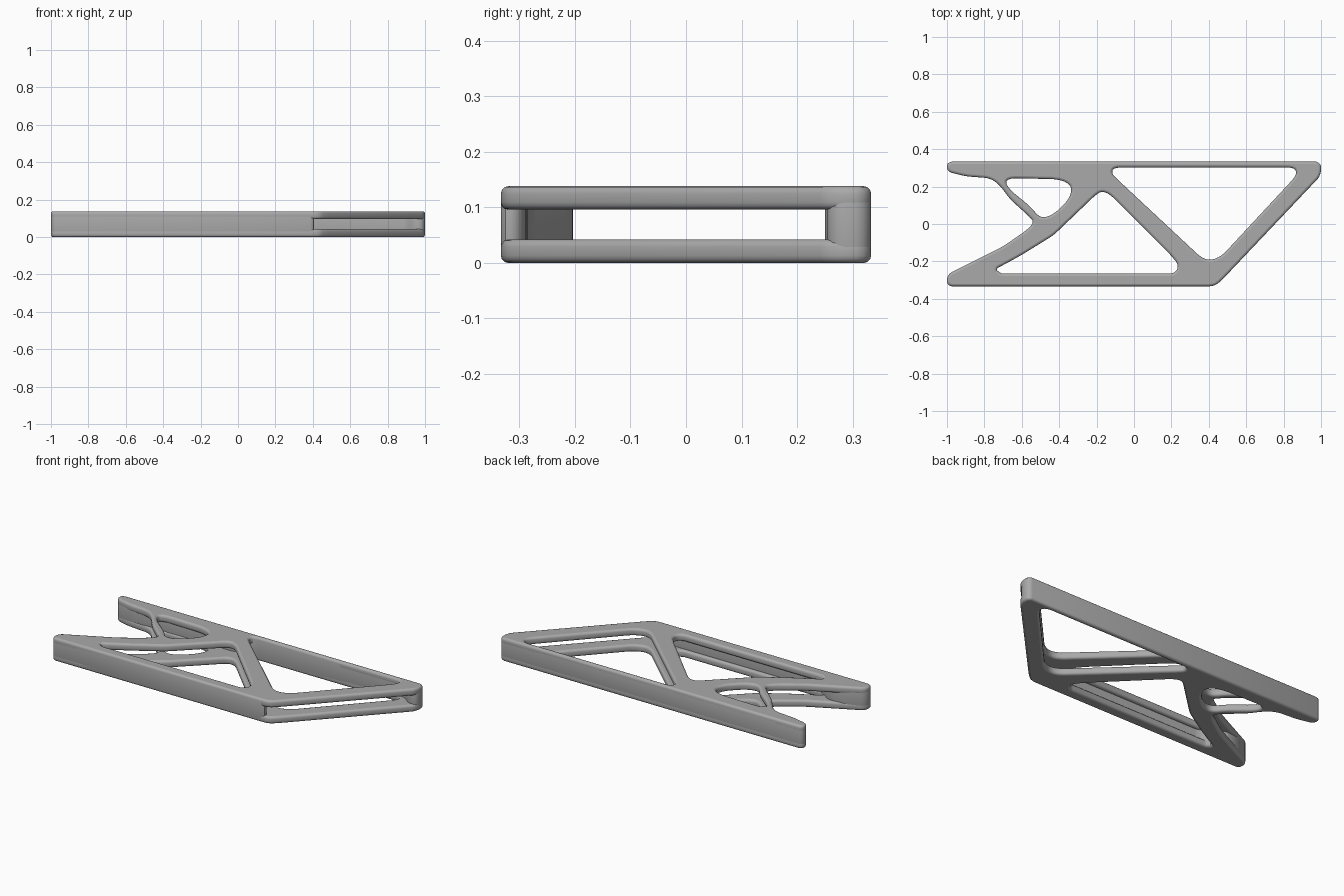
import bpy, math
from mathutils import Vector

cube = bpy.data.objects.get("Cube")
if cube:
    bpy.data.objects.remove(cube, do_unlink=True)

grey = bpy.data.materials.new("matte grey")
grey.use_nodes = True
colour = (0.4, 0.4, 0.4, 1)
grey.diffuse_color = colour
grey.node_tree.nodes["Principled BSDF"].inputs["Base Color"].default_value = colour


def soften(points, reach=0.018, passes=2):
    """Round the corners of a closed outline by a limited corner cut."""
    pts = [Vector(p) for p in points]
    for _ in range(passes):
        cut = []
        for i, p in enumerate(pts):
            for q in (pts[i - 1], pts[(i + 1) % len(pts)]):
                d = q - p
                cut.append(p + d.normalized() * min(reach, d.length * 0.25))
        pts, reach = cut, reach * 0.4
    return pts


def slab(name, loops, low, high, bevel):
    """Extruded flat outline with holes and rounded rims."""
    data = bpy.data.curves.new(name, 'CURVE')
    data.dimensions = '2D'
    data.fill_mode = 'BOTH'
    data.extrude = (high - low) / 2 - bevel
    data.bevel_depth = bevel
    data.bevel_resolution = 2
    data.offset = -bevel
    for loop in loops:
        pts = soften(loop)
        spline = data.splines.new('POLY')
        spline.points.add(len(pts) - 1)
        for point, p in zip(spline.points, pts):
            point.co = (p.x, p.y, 0, 1)
        spline.use_cyclic_u = True
    data.materials.append(grey)
    obj = bpy.data.objects.new(name, data)
    obj.location.z = (low + high) / 2
    bpy.context.collection.objects.link(obj)
    bpy.ops.object.select_all(action='DESELECT')
    obj.select_set(True)
    bpy.context.view_layer.objects.active = obj
    bpy.ops.object.convert(target='MESH')
    bpy.ops.object.shade_smooth_by_angle(angle=math.radians(35))


# Truss outline and its three openings
outer = [(-1, .333), (1, .333), (1, .26), (.47, -.3), (.43, -.333),
         (-1, -.333), (-1, -.27), (-.88, -.21), (-.7, -.12), (-.57, -.03),
         (-.535, .01), (-.56, .04), (-.66, .13), (-.72, .21), (-.77, .245),
         (-.9, .255), (-1, .28)]
small_gap = [(-.69, .225), (-.66, .245), (-.42, .24), (-.36, .225),
             (-.33, .19), (-.35, .13), (-.42, .06), (-.47, .035),
             (-.51, .04), (-.55, .09), (-.66, .18)]
front_gap = [(-.74, -.24), (-.72, -.265), (.22, -.265), (.24, -.22),
             (.2, -.17), (-.13, .16), (-.17, .175), (-.2, .16),
             (-.43, -.06), (-.6, -.165), (-.7, -.22)]
back_gap = [(-.11, .302), (.85, .302), (.87, .28), (.86, .25), (.47, -.17),
            (.41, -.195), (.36, -.18), (-.09, .24), (-.12, .27)]

for name, base in (("lower_truss", 0), ("upper_truss", 0.096)):
    slab(name, [outer, small_gap, front_gap, back_gap], base, base + 0.042, 0.013)

# Full-height walls joining the two trusses
back_wall = [(-1, .333), (1, .333), (1, .26), (.95, .25), (.89, .302),
             (-.1, .302), (-.2, .25), (-.75, .25), (-.9, .256), (-1, .28)]
front_wall = [(-1, -.333), (.41, -.333), (.4, -.29), (.3, -.285),
              (-.68, -.285), (-.8, -.2), (-.88, -.212), (-1, -.27)]
slab("back_wall", [back_wall], 0.0005, 0.1375, 0.013)
slab("front_wall", [front_wall], 0.0005, 0.1375, 0.013)
